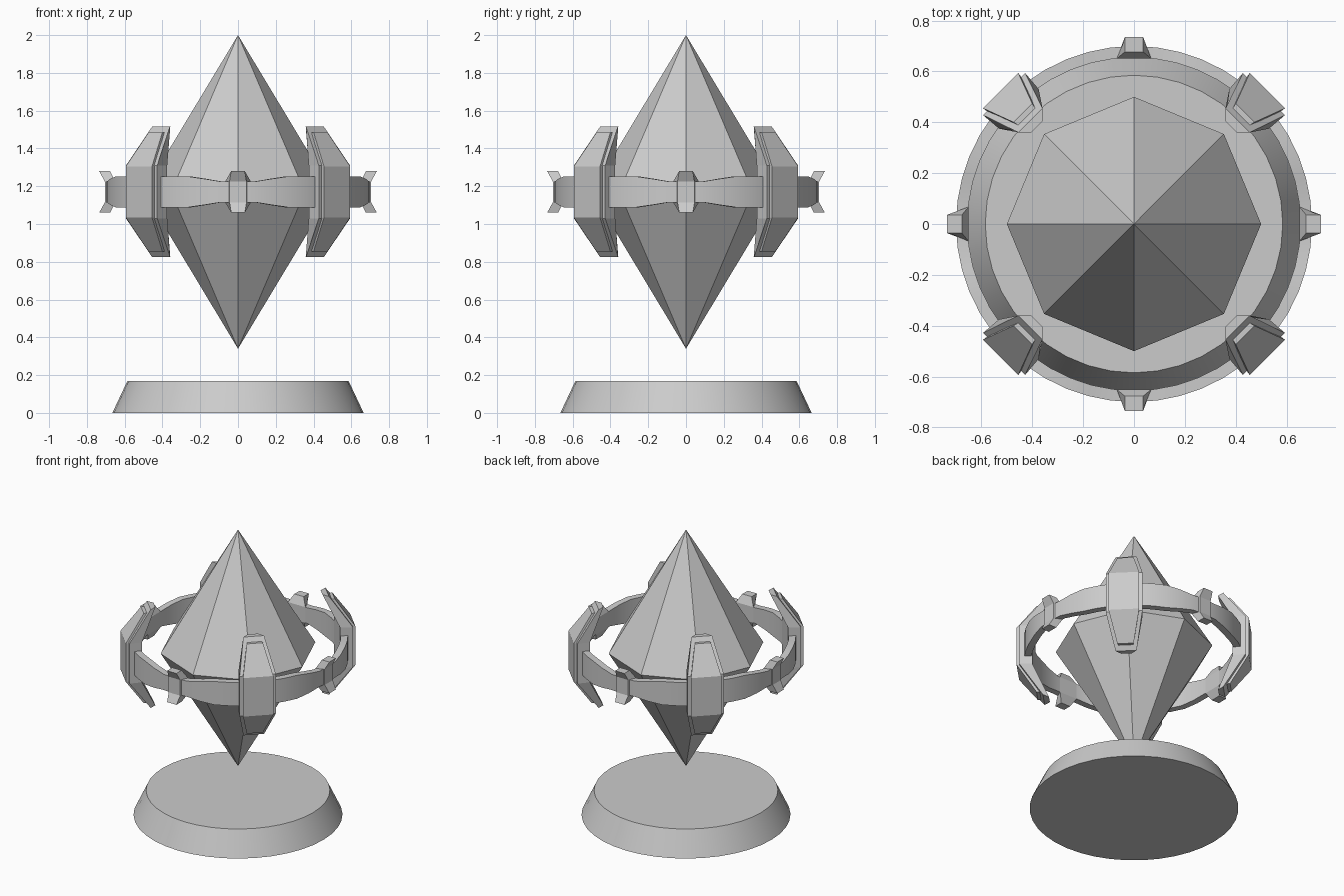
import bpy, bmesh, math
from mathutils import Matrix

if "Cube" in bpy.data.objects:
    bpy.data.objects.remove(bpy.data.objects["Cube"], do_unlink=True)

MID = 1.17  # height of the crystal girdle and floating ring

stone = bpy.data.materials.new("plain grey")
stone.use_nodes = True
GREY = (0.6, 0.6, 0.6, 1)
stone.diffuse_color = GREY
stone.node_tree.nodes["Principled BSDF"].inputs["Base Color"].default_value = GREY


def finish(name, bm, smooth=False):
    bmesh.ops.recalc_face_normals(bm, faces=bm.faces)
    mesh = bpy.data.meshes.new(name)
    bm.to_mesh(mesh)
    bm.free()
    obj = bpy.data.objects.new(name, mesh)
    bpy.context.collection.objects.link(obj)
    mesh.materials.append(stone)
    if smooth:
        bpy.ops.object.select_all(action='DESELECT')
        obj.select_set(True)
        bpy.context.view_layer.objects.active = obj
        bpy.ops.object.shade_smooth_by_angle(angle=math.radians(30))
    return obj


def skin(bm, rings, closed=False):
    """Bridge matching vertex rings, capping the ends unless closed."""
    loops = [[bm.verts.new(p) for p in ring] for ring in rings]
    n = len(loops[0])
    pairs = list(zip(loops, loops[1:] + loops[:1]))
    for a, b in pairs if closed else pairs[:-1]:
        for i in range(n):
            j = (i + 1) % n
            bm.faces.new((a[i], a[j], b[j], b[i]))
    if not closed:
        bm.faces.new(loops[0])
        bm.faces.new(loops[-1])


def plate(name, half, angle):
    """Upright plate from (height, inner r, inner half width, outer r, outer half width),
    mirrored above and below the ring."""
    stations = [(-z, *rest) for z, *rest in half] + list(reversed(half))
    rings = [[(ri, -wi, MID + z), (ro, -wo, MID + z), (ro, wo, MID + z), (ri, wi, MID + z)]
             for z, ri, wi, ro, wo in stations]
    bm = bmesh.new()
    skin(bm, rings)
    bm.transform(Matrix.Rotation(angle, 4, 'Z'))
    return finish(name, bm)


# Tapered round base
bm = bmesh.new()
bmesh.ops.create_cone(bm, cap_ends=True, segments=40, radius1=0.665, radius2=0.585,
                      depth=0.17, matrix=Matrix.Translation((0, 0, 0.085)))
finish("base", bm, smooth=True)

# Eight-sided crystal from two cones
for name, low, high, r1, r2 in (("crystal_top", MID, 2.0, 0.5, 0), ("crystal_bottom", 0.34, MID, 0, 0.5)):
    bm = bmesh.new()
    bmesh.ops.create_cone(bm, cap_ends=False, segments=8, radius1=r1, radius2=r2, depth=high - low,
                          matrix=Matrix.Translation((0, 0, (low + high) / 2)))
    bmesh.ops.remove_doubles(bm, verts=bm.verts, dist=0.0001)
    finish(name, bm)

# Floating ring, pinched beside each clasp
SEGMENTS = 48
rings = []
for i in range(SEGMENTS):
    degrees = 360 * i / SEGMENTS
    away = abs((degrees + 45) % 90 - 45)
    h = 0.055 + 0.027 * min(max((away - 7.5) / 14, 0), 1)
    c, s = math.cos(math.radians(degrees)), math.sin(math.radians(degrees))
    rings.append([(r * c, r * s, MID + z) for r, z in
                  ((0.655, -h), (0.70, -h), (0.70, h), (0.655, h))])
bm = bmesh.new()
skin(bm, rings, closed=True)
finish("ring", bm, smooth=True)

# Four clasps on the axes and four layered brackets on the diagonals
CLASP = [(0.11, 0.677, 0.036, 0.735, 0.036), (0.055, 0.65, 0.068, 0.705, 0.045)]
BRACKET = [(0.345, 0.54, 0.033, 0.576, 0.067), (0.14, 0.64, 0.11, 0.722, 0.117)]
PANEL = [(0.315, 0.57, 0.04, 0.618, 0.052), (0.135, 0.68, 0.09, 0.742, 0.098)]
for k, side in enumerate(("left", "back", "right", "front")):
    plate(f"clasp_{side}", CLASP, k * math.pi / 2)
for k, side in enumerate(("back_left", "back_right", "front_right", "front_left")):
    angle = (k + 0.5) * math.pi / 2
    plate(f"bracket_{side}", BRACKET, angle)
    plate(f"bracket_panel_{side}", PANEL, angle)
